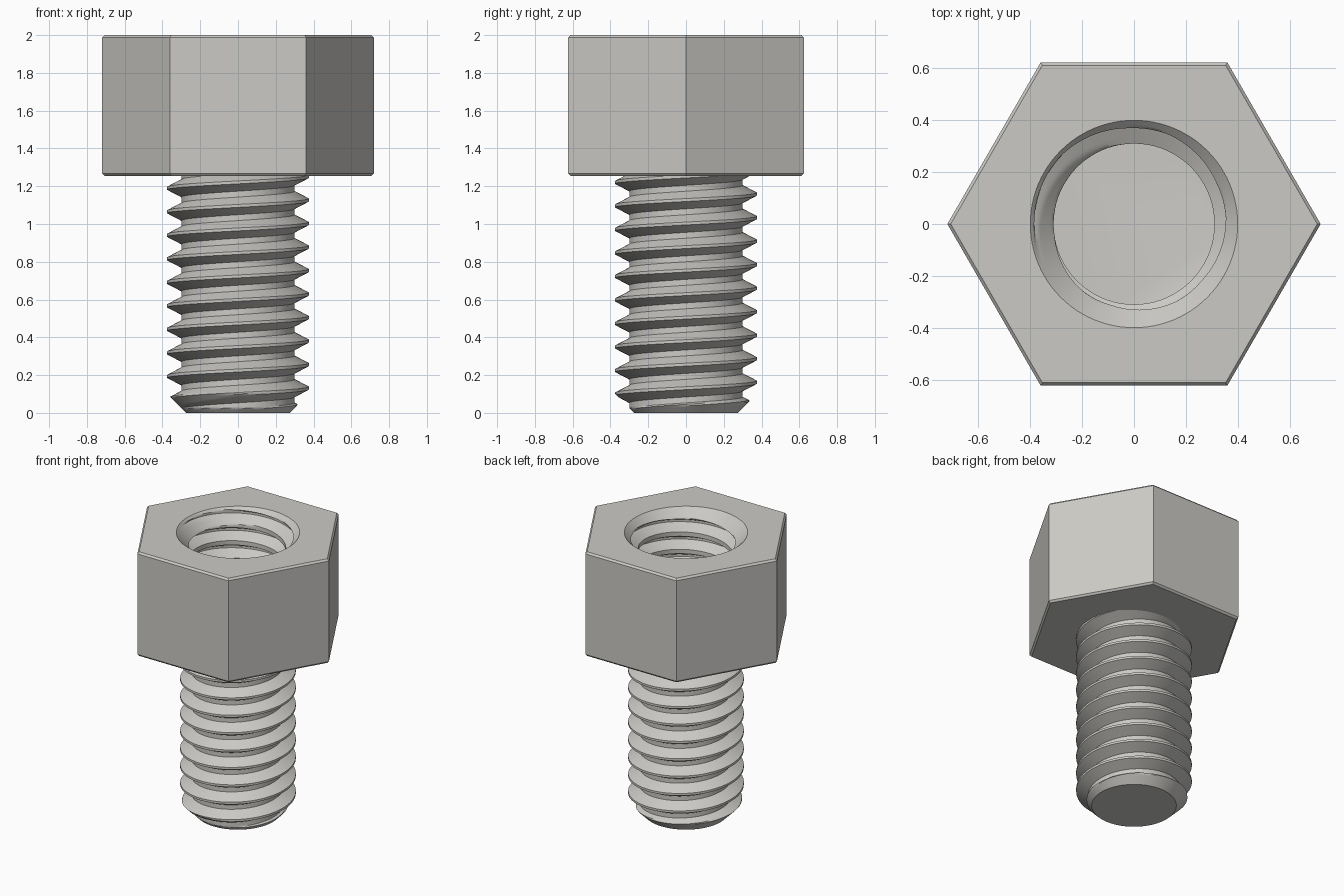
import bpy, bmesh
from math import sin, cos, pi, radians

if "Cube" in bpy.data.objects:
    bpy.data.objects.remove(bpy.data.objects["Cube"], do_unlink=True)

PITCH, SEGMENTS, STEPS = 0.1245, 96, 16
HEAD_BOTTOM, HEAD_TOP, HEX_R, BEVEL = 1.255, 2.0, 0.72, 0.013
MOUTH_R, TIP_R, FLOOR_Z = 0.40, 0.275, 1.38

steel = bpy.data.materials.new("light_grey_steel")
steel.use_nodes = True
steel.diffuse_color = (0.60, 0.59, 0.56, 1)
steel.node_tree.nodes["Principled BSDF"].inputs["Base Color"].default_value = steel.diffuse_color


def finish(bm, name):
    mesh = bpy.data.meshes.new(name)
    bm.to_mesh(mesh)
    bm.free()
    mesh.materials.append(steel)
    obj = bpy.data.objects.new(name, mesh)
    bpy.context.collection.objects.link(obj)
    bpy.ops.object.select_all(action='DESELECT')
    obj.select_set(True)
    bpy.context.view_layer.objects.active = obj
    bpy.ops.object.shade_smooth_by_angle(angle=radians(28))


def thread_radius(row, root, crest):
    """Truncated V profile: narrow flat crest, wider flat root."""
    d = abs((row + STEPS // 2) % STEPS - STEPS // 2)
    t = min(max((d - 1) / 5, 0), 1)
    return crest + (root - crest) * t


def thread(name, root, crest, crest_z, bottom, top, limit, inside=False):
    """Right-handed helical sheet, trimmed, chamfered and closed at the bottom."""
    bm = bmesh.new()
    first = int((bottom - crest_z) / PITCH - 3) * STEPS
    last = int((top - crest_z) / PITCH + 2) * STEPS
    columns = []
    for j in range(SEGMENTS + 1):
        a = 2 * pi * j / SEGMENTS
        column = []
        for k in range(first, last + 1):
            r = thread_radius(k, root, crest)
            z = crest_z + PITCH * (k / STEPS + j / SEGMENTS)
            column.append(bm.verts.new((r * cos(a), r * sin(a), z)))
        columns.append(column)
    for c, d in zip(columns, columns[1:]):
        for k in range(len(c) - 1):
            bm.faces.new((c[k], d[k], d[k + 1], c[k + 1]))
    bmesh.ops.remove_doubles(bm, verts=bm.verts, dist=1e-5)
    # Trim both ends
    for z, up in ((bottom, -1), (top, 1)):
        bmesh.ops.bisect_plane(bm, geom=bm.verts[:] + bm.edges[:] + bm.faces[:], dist=1e-6,
                               plane_co=(0, 0, z), plane_no=(0, 0, up), clear_outer=True)
    # Conical lead-in
    for v in bm.verts:
        r = v.co.xy.length
        s = limit(r, v.co.z) / r
        v.co.x *= s
        v.co.y *= s
    if inside:
        bmesh.ops.reverse_faces(bm, faces=bm.faces[:])
    # Flat end
    rim = [e for e in bm.edges if e.is_boundary and all(abs(v.co.z - bottom) < 1e-5 for v in e.verts)]
    cap = bmesh.ops.edgeloop_fill(bm, edges=rim)["faces"]
    bm.normal_update()
    for f in cap:
        if (f.normal.z > 0) != inside:
            f.normal_flip()
    finish(bm, name)


def ring(bm, count, r, z):
    return [bm.verts.new((r * cos(2 * pi * i / count), r * sin(2 * pi * i / count), z)) for i in range(count)]


# Hexagonal head with bevelled rims and a round opening on top
bm = bmesh.new()
loops = [ring(bm, 6, HEX_R - BEVEL, HEAD_BOTTOM), ring(bm, 6, HEX_R, HEAD_BOTTOM + BEVEL),
         ring(bm, 6, HEX_R, HEAD_TOP - BEVEL), ring(bm, 6, HEX_R - BEVEL, HEAD_TOP)]
for low, high in zip(loops, loops[1:]):
    for i in range(6):
        n = (i + 1) % 6
        bm.faces.new((low[i], low[n], high[n], high[i]))
bm.faces.new(loops[0][::-1])
mouth = ring(bm, SEGMENTS, MOUTH_R, HEAD_TOP)
for i in range(SEGMENTS):
    # Each sixth of the opening fans out to its nearest corner of the hexagon
    sector = SEGMENTS // 6
    corner = loops[3][((i + sector // 2) // sector) % 6]
    n = (i + 1) % SEGMENTS
    bm.faces.new((mouth[i], corner, mouth[n]))
    if (n + sector // 2) % sector == 0:
        following = loops[3][((n + sector // 2) // sector) % 6]
        bm.faces.new((mouth[n], corner, following))
finish(bm, "hex_head")

# Threaded shank with a tapered tip
thread("threaded_shank", 0.30, 0.375, 0.131, 0.0, HEAD_BOTTOM + 0.005,
       lambda r, z: min(r, TIP_R + z))

# Threaded blind hole with a countersunk mouth
thread("threaded_hole", 0.31, 0.385, 1.798, FLOOR_Z, HEAD_TOP,
       lambda r, z: max(r, MOUTH_R - (HEAD_TOP - z)), inside=True)
